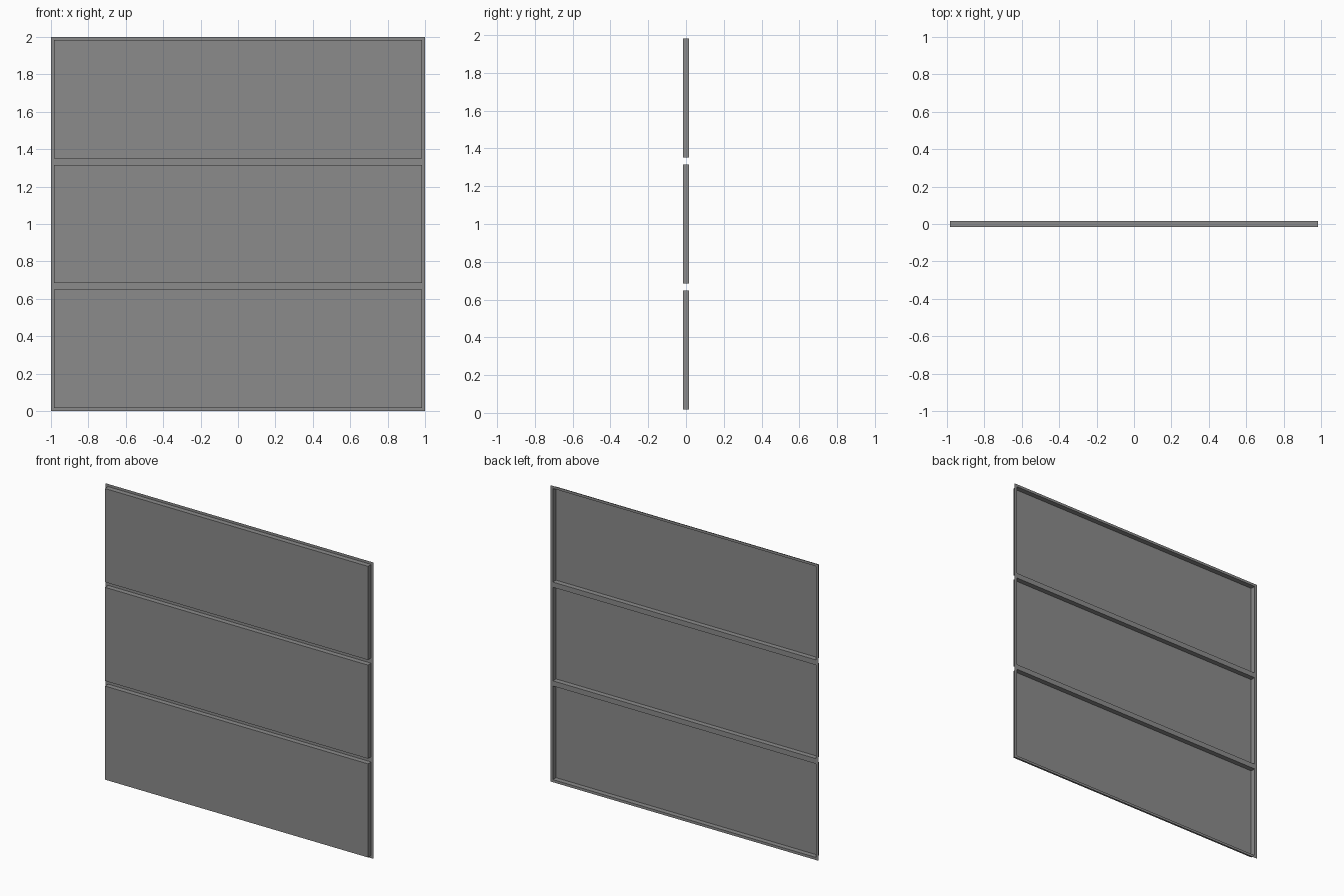
import bpy, bmesh, math
from mathutils import Matrix

cube = bpy.data.objects.get("Cube")
if cube:
    bpy.data.objects.remove(cube, do_unlink=True)

ROWS = 3
MARGIN = 0.0175      # flat border around each panel
DEPTH = 0.034        # how far the panels stand forward

# Plain grey finish
grey = bpy.data.materials.new("plain_grey")
grey.use_nodes = True
colour = (0.26, 0.26, 0.26, 1.0)
grey.diffuse_color = colour
for node in grey.node_tree.nodes:
    if node.type == 'BSDF_PRINCIPLED':
        node.inputs["Base Color"].default_value = colour

# Thin upright sheet divided into rows, facing the front
bm = bmesh.new()
upright = Matrix.Translation((0, DEPTH / 2, 1)) @ Matrix.Rotation(math.pi / 2, 4, 'X')
bmesh.ops.create_grid(bm, x_segments=1, y_segments=ROWS, size=1, matrix=upright)
panels = list(bm.faces)

# Border strips, then panels pressed forward and left hollow at the back
bmesh.ops.inset_individual(bm, faces=panels, thickness=MARGIN, use_even_offset=True)
pressed = bmesh.ops.extrude_discrete_faces(bm, faces=panels)["faces"]
for face in pressed:
    bmesh.ops.translate(bm, verts=face.verts, vec=(0, -DEPTH, 0))
bmesh.ops.recalc_face_normals(bm, faces=bm.faces)
front = min(bm.faces, key=lambda f: f.calc_center_median().y)
if front.normal.y > 0:
    bmesh.ops.reverse_faces(bm, faces=bm.faces)

mesh = bpy.data.meshes.new("pressed_panel_sheet")
bm.to_mesh(mesh)
bm.free()
mesh.materials.append(grey)
sheet = bpy.data.objects.new("pressed_panel_sheet", mesh)
bpy.context.collection.objects.link(sheet)
